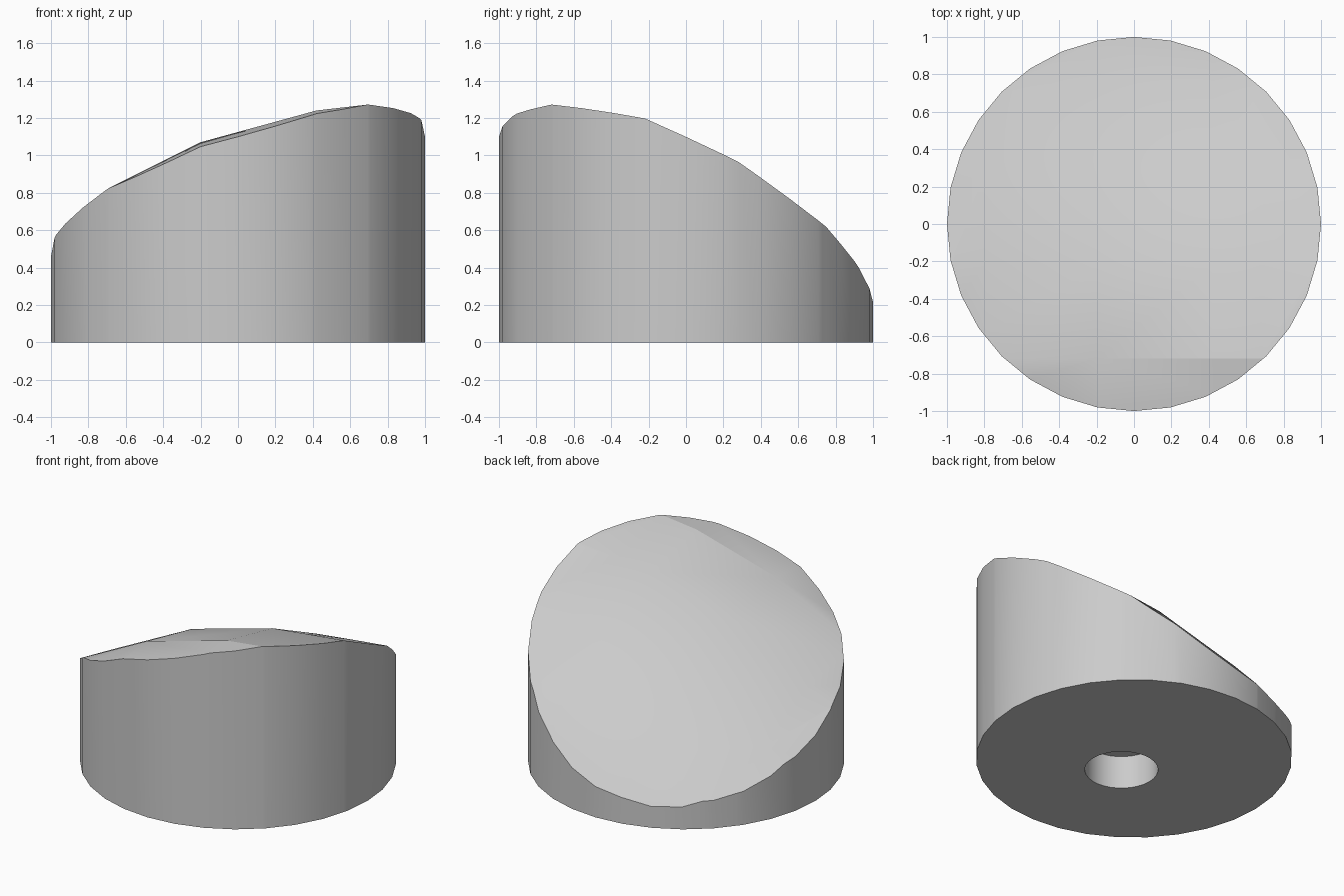
import bpy, bmesh, math
from mathutils import Matrix, Vector

if "Cube" in bpy.data.objects:
    bpy.data.objects.remove(bpy.data.objects["Cube"])

# The sloping top is the sum of one profile along x and one along y
PROFILE_X = [(-1, .665), (-.8, .77), (-.2, 1.07), (.42, 1.24), (.68, 1.27), (1, 1.305)]
PROFILE_Y = [(-1, -.025), (-.72, 0), (-.22, -.105), (.28, -.335), (.75, -.65), (1, -.91)]
SIDES = 32
HOLE_CENTRE = Vector((-.03, -.16, 0))
HOLE_RADIUS, HOLE_DEPTH = .232, .23


def along(profile, t):
    """Straight-line interpolation through the profile points."""
    for (a, va), (b, vb) in zip(profile, profile[1:]):
        if t <= b:
            return va + (vb - va) * (t - a) / (b - a)
    return profile[-1][1]


bm = bmesh.new()

# Plain cylinder standing on the ground
bmesh.ops.create_cone(bm, cap_ends=True, segments=SIDES, radius1=1, radius2=1,
                      depth=1, matrix=Matrix.Translation((0, 0, .5)))

# Cut the top and wall wherever a profile bends
for axis, profile in ((0, PROFILE_X), (1, PROFILE_Y)):
    for position, _ in profile[1:-1]:
        normal = Vector((0, 0, 0))
        normal[axis] = 1
        faces = [f for f in bm.faces if f.normal.z > -.5]
        edges = {e for f in faces for e in f.edges}
        verts = {v for f in faces for v in f.verts}
        bmesh.ops.bisect_plane(bm, geom=faces + list(edges) + list(verts), dist=1e-4,
                               plane_co=normal * position, plane_no=normal)
        bm.normal_update()

# Raise the top onto the slope
for v in bm.verts:
    if v.co.z > .5:
        v.co.z = along(PROFILE_X, v.co.x) + along(PROFILE_Y, v.co.y)

# Underside with a blind round hole
base = min(bm.faces, key=lambda f: f.calc_center_median().z)
rim = list(base.edges)
bmesh.ops.delete(bm, geom=[base], context='FACES_ONLY')
ring = bmesh.ops.create_circle(bm, cap_ends=False, segments=SIDES, radius=HOLE_RADIUS,
                               matrix=Matrix.Translation(HOLE_CENTRE))["verts"]
ring_edges = list({e for v in ring for e in v.link_edges})
bmesh.ops.triangle_fill(bm, edges=rim + ring_edges, use_beauty=True, normal=(0, 0, -1))
wall = bmesh.ops.extrude_edge_only(bm, edges=ring_edges)["geom"]
bmesh.ops.translate(bm, vec=(0, 0, HOLE_DEPTH),
                    verts=[g for g in wall if isinstance(g, bmesh.types.BMVert)])
bmesh.ops.holes_fill(bm, edges=[e for e in bm.edges if e.is_boundary], sides=0)
bmesh.ops.recalc_face_normals(bm, faces=bm.faces[:])

mesh = bpy.data.meshes.new("sloped_cylinder")
bm.to_mesh(mesh)
bm.free()
body = bpy.data.objects.new("sloped_cylinder", mesh)
bpy.context.collection.objects.link(body)

# Single light grey material
grey = bpy.data.materials.new("light_grey")
grey.use_nodes = True
colour = (.6, .6, .6, 1)
grey.diffuse_color = colour
for node in grey.node_tree.nodes:
    if node.type == 'BSDF_PRINCIPLED':
        node.inputs["Base Color"].default_value = colour
mesh.materials.append(grey)

# Smooth wall and slope, keeping the rim and the front ridge crisp
bpy.ops.object.select_all(action='DESELECT')
body.select_set(True)
bpy.context.view_layer.objects.active = body
bpy.ops.object.shade_smooth_by_angle(angle=math.radians(15.7))
